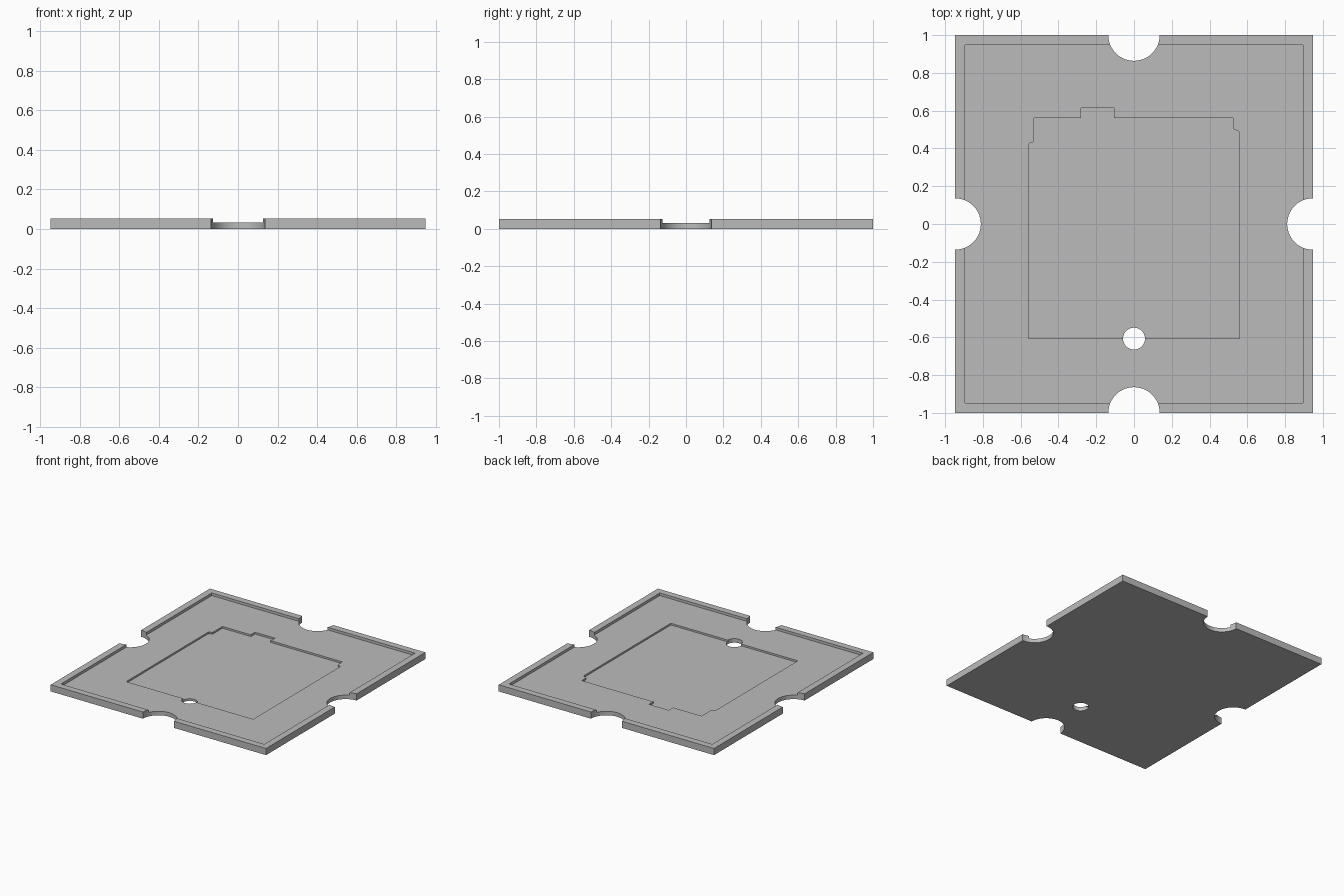
import bpy, bmesh, math

cube = bpy.data.objects.get("Cube")
if cube:
    bpy.data.objects.remove(cube, do_unlink=True)

HALF_X, HALF_Y = 0.947, 1.0
RIM, TOP, FLOOR, POCKET = 0.053, 0.053, 0.032, 0.018

grey = bpy.data.materials.new("plain grey")
grey.use_nodes = True
colour = (0.5, 0.5, 0.5, 1)
grey.diffuse_color = colour
grey.node_tree.nodes["Principled BSDF"].inputs["Base Color"].default_value = colour


def prism(name, outline, z0, z1):
    """Extrude a flat outline between two heights."""
    bm = bmesh.new()
    face = bm.faces.new([bm.verts.new((x, y, z0)) for x, y in outline])
    up = bmesh.ops.extrude_face_region(bm, geom=[face])["geom"]
    verts = [v for v in up if isinstance(v, bmesh.types.BMVert)]
    bmesh.ops.translate(bm, verts=verts, vec=(0, 0, z1 - z0))
    bmesh.ops.recalc_face_normals(bm, faces=bm.faces)
    mesh = bpy.data.meshes.new(name)
    bm.to_mesh(mesh)
    bm.free()
    mesh.materials.append(grey)
    obj = bpy.data.objects.new(name, mesh)
    bpy.context.collection.objects.link(obj)
    return obj


def rectangle(hx, hy):
    return [(-hx, -hy), (hx, -hy), (hx, hy), (-hx, hy)]


def circle(cx, cy, r, n=64):
    angles = [math.tau * (i + 0.5) / n for i in range(n)]
    return [(cx + r * math.cos(a), cy + r * math.sin(a)) for a in angles]


# Tray slab
tray = prism("tray", rectangle(HALF_X, HALF_Y), 0, TOP)

# Wide recess that leaves the rim
cutters = [prism("recess_cutter", rectangle(HALF_X - RIM, HALF_Y - RIM), FLOOR, 0.2)]

# Inner pocket with a tab and stepped, eased upper corners
pocket = [(-0.558, -0.607), (0.558, -0.607),
          (0.558, 0.487), (0.55, 0.495), (0.535, 0.497), (0.524, 0.508),
          (0.524, 0.561), (-0.105, 0.561), (-0.105, 0.614),
          (-0.28, 0.614), (-0.28, 0.561), (-0.529, 0.561),
          (-0.529, 0.44), (-0.536, 0.432), (-0.55, 0.432), (-0.558, 0.424)]
cutters.append(prism("pocket_cutter", pocket, POCKET, 0.2))

# Finger notches in the middle of each side, and the push-out hole
for i, (x, y) in enumerate([(HALF_X, 0), (-HALF_X, 0), (0, HALF_Y), (0, -HALF_Y)]):
    cutters.append(prism(f"notch_cutter_{i}", circle(x, y, 0.136), -0.1, 0.2))
cutters.append(prism("hole_cutter", circle(0, -0.607, 0.058, 48), -0.1, 0.2))

for cutter in cutters:
    cutter.hide_render = True
    mod = tray.modifiers.new(cutter.name, "BOOLEAN")
    mod.operation = "DIFFERENCE"
    mod.solver = "EXACT"
    mod.object = cutter

# Bake the cuts and remove the cutters
graph = bpy.context.evaluated_depsgraph_get()
result = bpy.data.meshes.new_from_object(tray.evaluated_get(graph))
tray.modifiers.clear()
tray.data = result
for cutter in cutters:
    bpy.data.objects.remove(cutter, do_unlink=True)

# Smooth the round cuts, keep the edges crisp
bpy.ops.object.select_all(action="DESELECT")
tray.select_set(True)
bpy.context.view_layer.objects.active = tray
bpy.ops.object.shade_smooth_by_angle(angle=math.radians(30))
